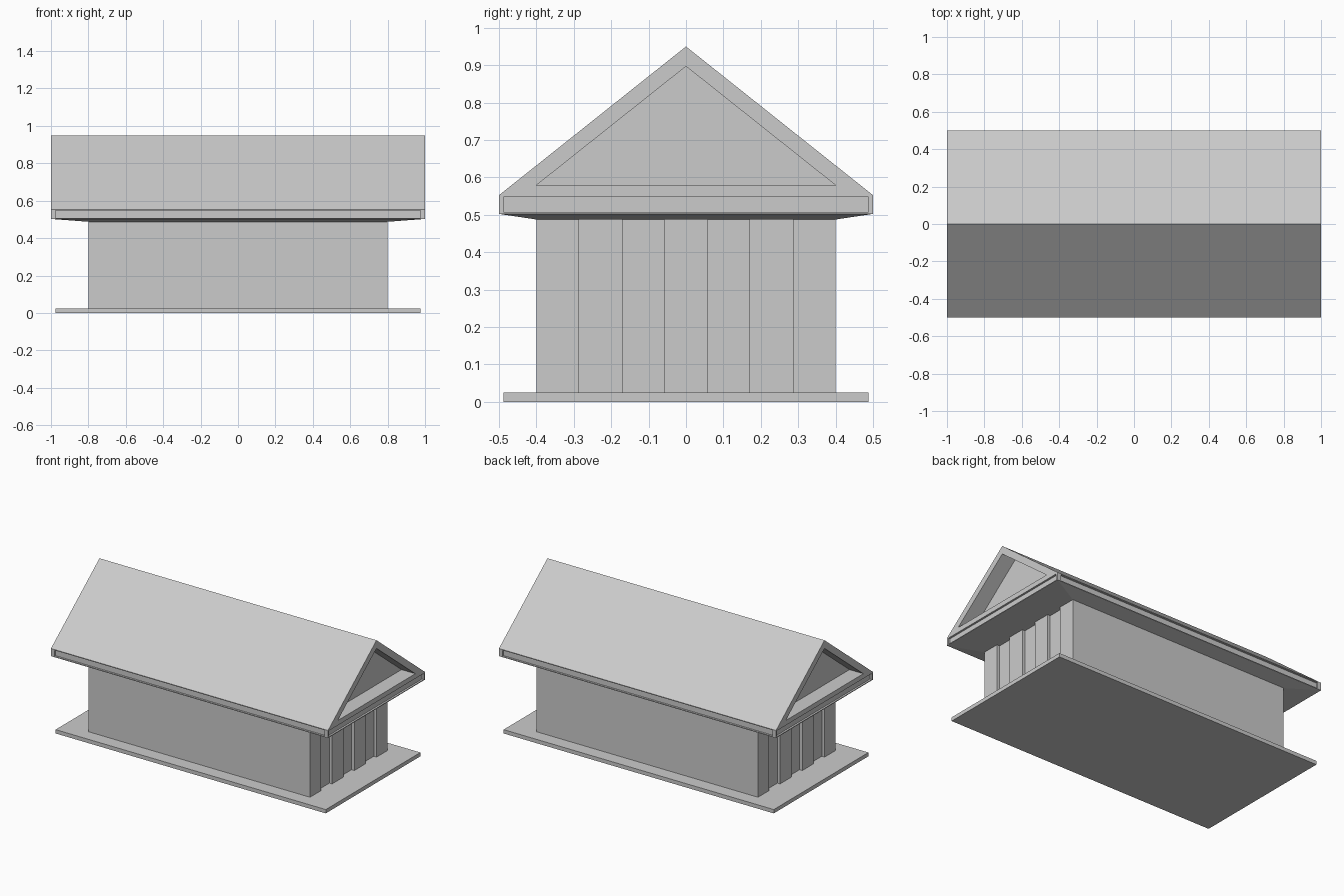
import bpy, bmesh
from mathutils import Vector

if "Cube" in bpy.data.objects:
    bpy.data.objects.remove(bpy.data.objects["Cube"])


def finish(bm, name):
    bm.normal_update()
    me = bpy.data.meshes.new(name)
    bm.to_mesh(me)
    bm.free()
    ob = bpy.data.objects.new(name, me)
    bpy.context.collection.objects.link(ob)
    return ob


def prism(points, offset):
    """Closed prism: a flat outline swept along an offset."""
    bm = bmesh.new()
    off = Vector(offset)
    a = [bm.verts.new(p) for p in points]
    b = [bm.verts.new(Vector(p) + off) for p in points]
    bm.faces.new(a)
    bm.faces.new(b[::-1])
    for i in range(len(a)):
        j = (i + 1) % len(a)
        bm.faces.new((a[i], b[i], b[j], a[j]))
    bmesh.ops.recalc_face_normals(bm, faces=bm.faces)
    return bm


def slab(x, y, z0, z1):
    return prism([(-x, -y, z0), (x, -y, z0), (x, y, z0), (-x, y, z0)], (0, 0, z1 - z0))


def facing(bm, direction):
    bm.normal_update()
    return [f for f in bm.faces if f.normal.dot(Vector(direction)) > 0.99]


def recess(bm, face, scale, depth):
    """Inset a face by scaling about its centre, then sink it."""
    n, c = face.normal.copy(), face.calc_center_median()
    bmesh.ops.inset_individual(bm, faces=[face], thickness=0.001)
    c2 = face.calc_center_median()
    ratio = []
    corners = originals[face.index]
    for v in face.verts:
        src = min(corners, key=lambda p: (p - v.co).length)
        d = src - c
        v.co = c + Vector((d.x * scale[0], d.y * scale[1], d.z * scale[2]))
    bmesh.ops.inset_individual(bm, faces=[face], thickness=0)
    for v in face.verts:
        v.co -= n * depth


def remember(bm):
    bm.faces.index_update()
    return {f.index: [v.co.copy() for v in f.verts] for f in bm.faces}


# Base slab
finish(slab(0.975, 0.4875, 0, 0.025), "base_slab")

# Hall: end walls alternate four pilasters and three shallow recesses
X, Y, DEPTH = 0.8, 0.4, 0.02
end = []
for i in range(7):
    x = X - (DEPTH if i % 2 else 0)
    for k in (i, i + 1):
        end.append((x, -Y + 2 * Y * k / 7, 0.025))
outline = end + [(-x, -y, z) for x, y, z in end]
bm = prism(outline, (0, 0, 0.4625))
bmesh.ops.delete(bm, geom=facing(bm, (0, 0, 1)) + facing(bm, (0, 0, -1)), context='FACES')
finish(bm, "hall_walls")

# Entablature with a sunken panel on each side and a tapering soffit
bm = slab(1, 0.5, 0.5025, 0.5525)
for d in ((1, 0, 0), (-1, 0, 0), (0, 1, 0), (0, -1, 0)):
    face = facing(bm, d)[0]
    originals = remember(bm)
    recess(bm, face, (0.975, 0.975, 0.8), 0.0125)
bottom = min(bm.faces, key=lambda f: f.calc_center_median().z)
bmesh.ops.inset_individual(bm, faces=[bottom], thickness=0.1)
for v in bottom.verts:
    v.co = (X if v.co.x > 0 else -X, Y if v.co.y > 0 else -Y, 0.4875)
top = max(bm.faces, key=lambda f: f.calc_center_median().z)
bmesh.ops.delete(bm, geom=[top], context='FACES')
finish(bm, "entablature")

# Gabled roof with deep triangular pediments
bm = prism([(-1, -0.5, 0.5525), (-1, 0.5, 0.5525), (-1, 0, 0.95)], (2, 0, 0))
for d in ((1, 0, 0), (-1, 0, 0)):
    face = facing(bm, d)[0]
    originals = remember(bm)
    recess(bm, face, (0.8, 0.8, 0.8), 0.1)
bottom = min(bm.faces, key=lambda f: f.calc_center_median().z)
bmesh.ops.delete(bm, geom=[bottom], context='FACES')
finish(bm, "gabled_roof")
